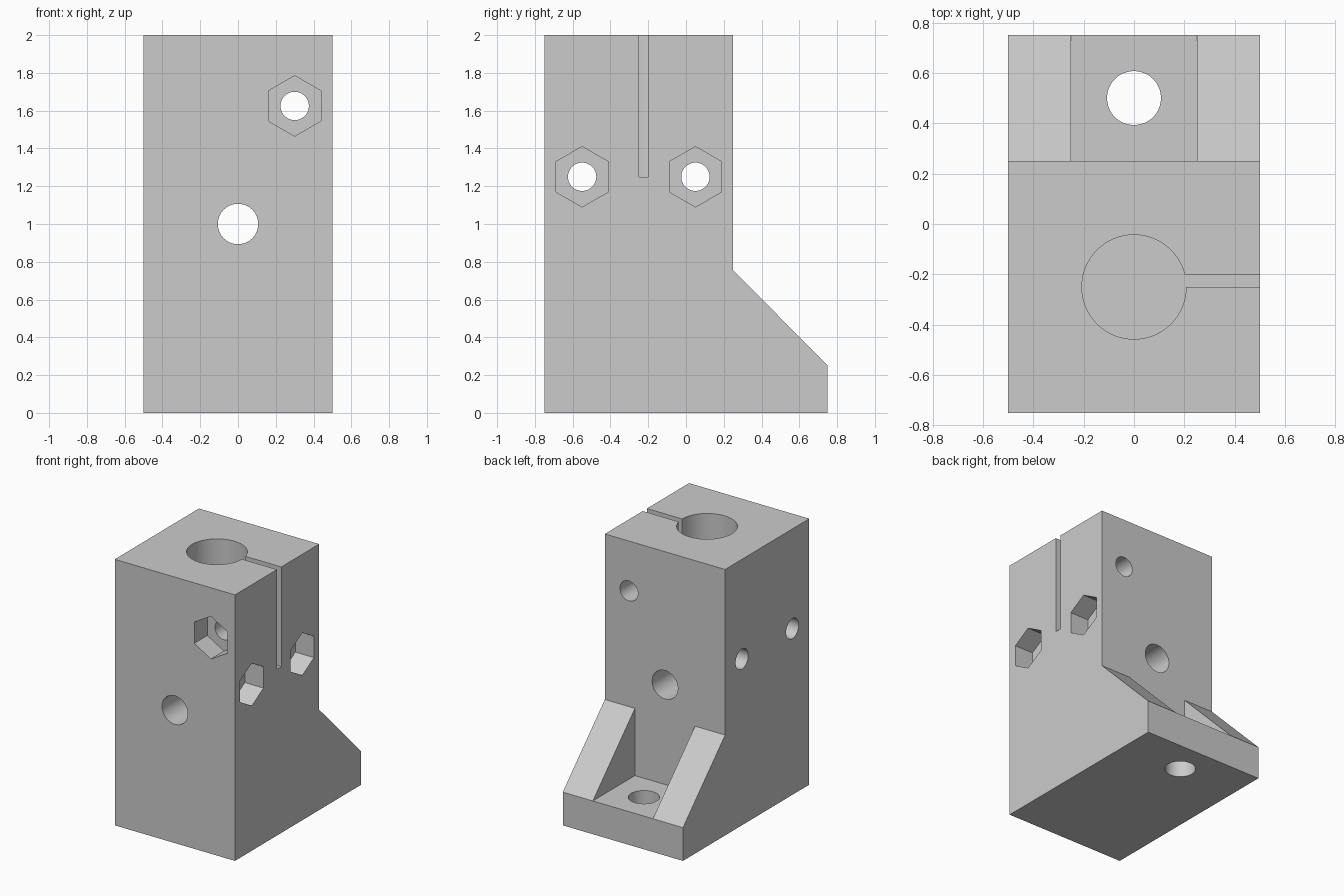
import bpy, bmesh, math
from mathutils import Matrix, Vector

if "Cube" in bpy.data.objects:
    bpy.data.objects.remove(bpy.data.objects["Cube"])

grey = bpy.data.materials.new("grey")
grey.diffuse_color = (0.6, 0.6, 0.6, 1)
grey.use_nodes = True
grey.node_tree.nodes["Principled BSDF"].inputs["Base Color"].default_value = grey.diffuse_color


def finish(name, bm):
    bmesh.ops.recalc_face_normals(bm, faces=bm.faces)
    mesh = bpy.data.meshes.new(name)
    bm.to_mesh(mesh)
    bm.free()
    ob = bpy.data.objects.new(name, mesh)
    bpy.context.collection.objects.link(ob)
    mesh.materials.append(grey)
    return ob


def box(name, lo, hi):
    lo, hi = Vector(lo), Vector(hi)
    bm = bmesh.new()
    bmesh.ops.create_cube(bm, size=1, matrix=Matrix.Translation((lo + hi) / 2)
                          @ Matrix.Diagonal((*(hi - lo), 1)))
    return finish(name, bm)


def prism(name, start, end, radius, sides=64, turn=0):
    """Straight round or hexagonal cutter between two points."""
    start, end = Vector(start), Vector(end)
    axis = end - start
    bm = bmesh.new()
    bmesh.ops.create_cone(
        bm, cap_ends=True, segments=sides, radius1=radius, radius2=radius, depth=axis.length,
        matrix=Matrix.Translation((start + end) / 2)
        @ axis.to_track_quat('Z', 'Y').to_matrix().to_4x4()
        @ Matrix.Rotation(turn, 4, 'Z'))
    return finish(name, bm)


# Body: side profile (y, z) swept across the width
profile = [(-0.75, 0), (0.75, 0), (0.75, 0.25), (0.25, 0.755), (0.25, 2), (-0.75, 2)]
bm = bmesh.new()
face = bm.faces.new([bm.verts.new((-0.5, y, z)) for y, z in profile])
sweep = bmesh.ops.extrude_face_region(bm, geom=[face])
bmesh.ops.translate(bm, vec=(1, 0, 0),
                    verts=[v for v in sweep["geom"] if isinstance(v, bmesh.types.BMVert)])
body = finish("clamp_block", bm)

BOLT, NUT, NUT_DEPTH = 0.075, 0.16, 0.155
cutters = [
    # Pocket between the two gussets, and the foot bolt hole
    box("gusset_pocket", (-0.25, 0.25, 0.25), (0.25, 0.9, 0.9)),
    prism("foot_hole", (0, 0.5, -0.1), (0, 0.5, 0.5), 0.107),
    # Rod bore with its clamping slit
    prism("rod_bore", (0, -0.25, 1.25), (0, -0.25, 2.1), 0.207, 96),
    box("clamp_slit", (0, -0.25, 1.25), (0.6, -0.2, 2.1)),
    # Mounting hole and clamp screw running front to back
    prism("mount_hole", (0, -0.9, 1), (0, 0.9, 1), 0.107),
    prism("clamp_screw_hole", (0.3, -0.9, 1.625), (0.3, 0.9, 1.625), BOLT),
    prism("clamp_nut_pocket", (0.3, -0.9, 1.625), (0.3, -0.75 + NUT_DEPTH, 1.625), NUT, 6),
]
# Cross screws with nut pockets on the right side
for y in (-0.55, 0.05):
    cutters.append(prism("cross_screw_hole", (-0.6, y, 1.25), (0.6, y, 1.25), BOLT))
    cutters.append(prism("cross_nut_pocket", (0.5 - NUT_DEPTH, y, 1.25), (0.6, y, 1.25), NUT, 6))

# Make every nut pocket stand on a corner
for c in cutters:
    if "nut_pocket" in c.name:
        top = max(v.co.z for v in c.data.vertices)
        middle = 1.625 if c.name.startswith("clamp") else 1.25
        if top - middle < NUT * 0.95:
            axis = 'Y' if c.name.startswith("clamp") else 'X'
            centre = sum((v.co for v in c.data.vertices), Vector()) / len(c.data.vertices)
            c.data.transform(Matrix.Translation(centre) @ Matrix.Rotation(math.pi / 6, 4, axis)
                             @ Matrix.Translation(-centre))

bpy.context.view_layer.objects.active = body
body.select_set(True)
for c in cutters:
    mod = body.modifiers.new(c.name, 'BOOLEAN')
    mod.operation, mod.solver, mod.object = 'DIFFERENCE', 'EXACT', c
    bpy.ops.object.modifier_apply(modifier=mod.name)
for c in cutters:
    bpy.data.objects.remove(c)

bpy.ops.object.select_all(action='DESELECT')
body.select_set(True)
bpy.ops.object.shade_smooth_by_angle(angle=math.radians(30))
